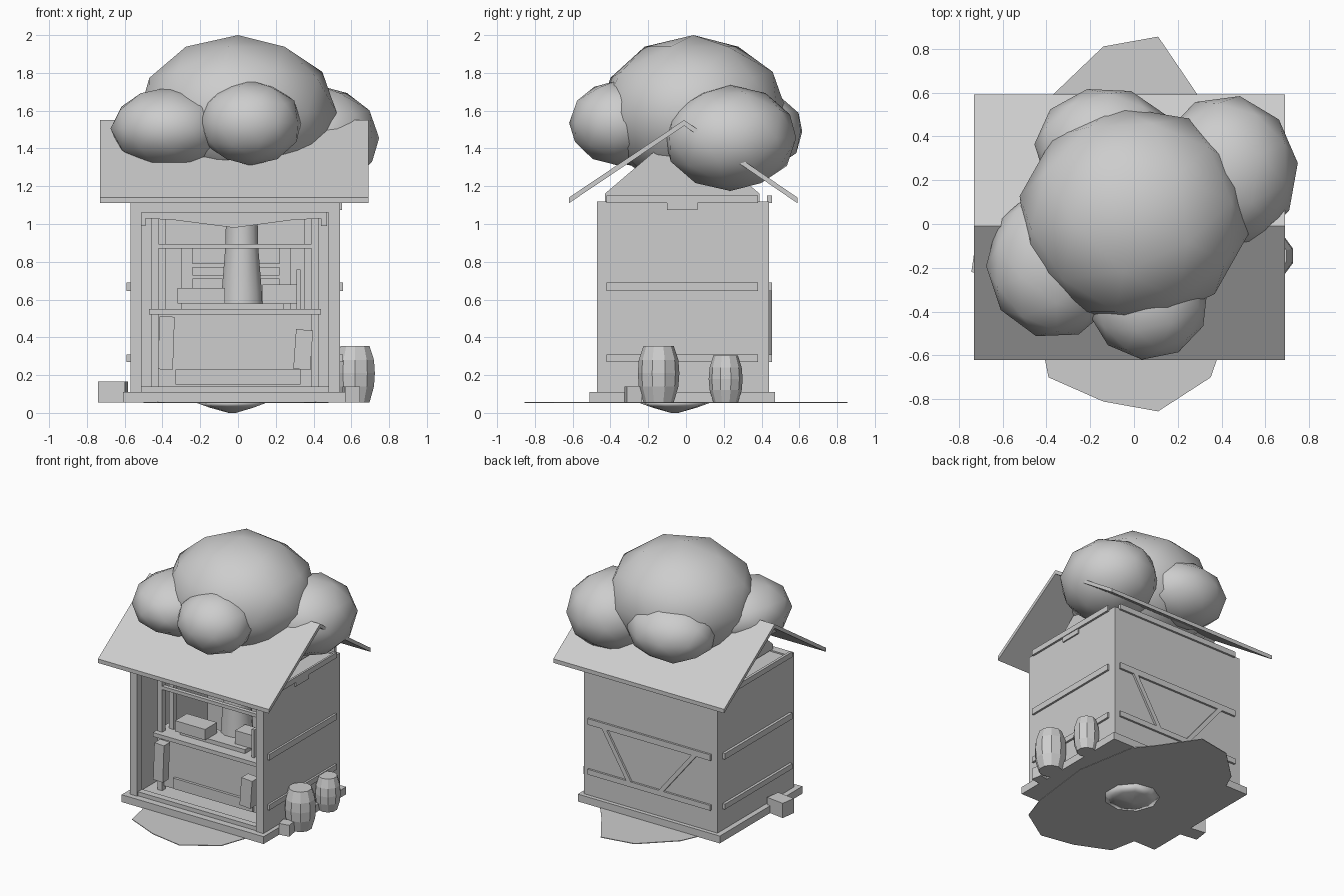
import bpy, bmesh, math
from mathutils import Vector, Matrix

if "Cube" in bpy.data.objects:
    bpy.data.objects.remove(bpy.data.objects["Cube"])

grey = bpy.data.materials.new("plain_grey")
grey.diffuse_color = (0.61, 0.61, 0.61, 1)
grey.use_nodes = True
grey.node_tree.nodes["Principled BSDF"].inputs["Base Color"].default_value = grey.diffuse_color


def finish(name, bm, smooth=False):
    bmesh.ops.recalc_face_normals(bm, faces=bm.faces)
    for f in bm.faces:
        f.smooth = smooth
    me = bpy.data.meshes.new(name)
    bm.to_mesh(me)
    bm.free()
    me.materials.append(grey)
    ob = bpy.data.objects.new(name, me)
    bpy.context.collection.objects.link(ob)
    return ob


def box(name, x, y, z, rot=0, axis='Z'):
    """Box from (min, max) ranges, turned about its centre."""
    bm = bmesh.new()
    c = Vector([(a + b) / 2 for a, b in (x, y, z)])
    s = [b - a for a, b in (x, y, z)]
    m = Matrix.Translation(c) @ Matrix.Rotation(math.radians(rot), 4, axis) @ Matrix.Diagonal((*s, 1))
    bmesh.ops.create_cube(bm, size=1, matrix=m)
    return finish(name, bm)


def prism(name, pts, direction):
    """Flat polygon pulled along a direction."""
    bm = bmesh.new()
    f = bm.faces.new([bm.verts.new(p) for p in pts])
    r = bmesh.ops.extrude_face_region(bm, geom=[f])
    vs = [e for e in r['geom'] if isinstance(e, bmesh.types.BMVert)]
    bmesh.ops.translate(bm, verts=vs, vec=direction)
    return finish(name, bm)


def blob(name, centre, radii, turn=0):
    bm = bmesh.new()
    m = Matrix.Translation(centre) @ Matrix.Diagonal((*radii, 1)) @ Matrix.Rotation(math.radians(turn), 4, 'Z')
    bmesh.ops.create_icosphere(bm, subdivisions=2, radius=1, matrix=m)
    return finish(name, bm, True)


def lathe(name, centre, profile, n, smooth=False):
    bm = bmesh.new()
    rings = []
    for r, z in profile:
        rings.append([bm.verts.new((centre[0] + r * math.cos(2 * math.pi * (i + .5) / n),
                                    centre[1] + r * math.sin(2 * math.pi * (i + .5) / n), z)) for i in range(n)])
    for a, b in zip(rings, rings[1:]):
        for i in range(n):
            bm.faces.new((a[i], a[(i + 1) % n], b[(i + 1) % n], b[i]))
    bm.faces.new(rings[0])
    bm.faces.new(rings[-1])
    return finish(name, bm, smooth)


# Ground patch and plinth
outline = [(-.42, -.55), (-.39, -.70), (-.14, -.81), (.11, -.855), (.35, -.70), (.42, -.5), (.48, 0),
           (.40, .45), (.29, .59), (.11, .855), (-.14, .81), (-.37, .59), (-.5, .3), (-.5, -.2)]
prism("ground_patch", [(x, y, .053) for x, y in outline], (0, 0, .005))
box("plinth", (-.61, .57), (-.51, .47), (.055, .11))

# Tree trunk through the hut, with its root tip under the ground
lathe("trunk", (.02, -.04), [(.15, .06), (.125, .3), (.11, .64), (.09, .88), (.085, 1.1), (.1, 1.4)], 12, True)
lathe("root_tip", (-.03, -.06), [(.19, .053), (.12, .028), (.02, 0)], 9, True)

# Walls and ceiling
box("left_wall", (-.57, -.54), (-.44, .44), (.11, 1.12))
box("right_wall", (.51, .54), (-.44, .44), (.11, 1.12))
box("back_wall", (-.57, .54), (.41, .44), (.11, 1.12))
box("ceiling", (-.56, .53), (-.44, .43), (1.08, 1.11))

# Front frame and the recessed inner frame
for name, x in (("left", (-.57, -.51)), ("right", (.48, .54))):
    box(name + "_front_post", x, (-.47, -.41), (.11, 1.12))
for name, x in (("left", (-.46, -.42)), ("right", (.39, .43))):
    shift = .04 if x[0] < 0 else -.04
    box(name + "_inner_post", x, (-.30, -.26), (.11, 1.06))
    box(name + "_rear_post", (x[0] + shift, x[1] + shift), (-.22, -.18), (.55, 1.06))
box("front_lintel", (-.57, .54), (-.47, -.41), (1.06, 1.12))
box("front_sill", (-.51, .48), (-.46, -.41), (.11, .14))
box("inner_beam", (-.42, .39), (-.30, -.27), (.87, .895))
prism("valance", [(-.51, -.38, 1.065), (-.51, -.38, .99), (-.49, -.38, .99), (-.49, -.38, 1.03), (-.33, -.38, 1.02),
                  (-.02, -.38, .98), (.28, -.38, 1.02), (.44, -.38, 1.03), (.44, -.38, .99), (.47, -.38, .99),
                  (.47, -.38, 1.065)], (0, .06, 0))

# Counter with its panels and brackets
box("counter_top", (-.47, .44), (-.34, -.08), (.52, .55))
box("counter_front", (-.42, .40), (-.28, -.25), (.14, .52))
box("counter_kick_board", (-.33, .33), (-.30, -.28), (.15, .23))
box("left_bracket", (-.42, -.34), (-.40, -.33), (.23, .51), 2, 'Y')
box("right_bracket", (.30, .39), (-.40, -.32), (.23, .44), 4, 'Y')

# Goods on the counter and shelves behind
box("tray", (-.30, .24), (-.26, -.10), (.55, .58))
box("long_crate", (-.32, -.07), (-.29, -.15), (.58, .66))
box("small_crate", (.13, .33), (-.22, -.10), (.58, .68))
box("bottle_rack", (.31, .33), (-.28, -.22), (.55, .76))
for i, z in enumerate((.72, .78)):
    box("wall_shelf_%d" % i, (-.25, .25), (.3, .41), (z - .01, z + .01))
for i, x in enumerate((-.27, .25)):
    box("shelf_side_%d" % i, (x - .03, x + .03), (.3, .41), (.55, .88))

# Horizontal battens on the walls
for i, (z0, z1) in enumerate(((.27, .31), (.645, .69), (1.11, 1.15))):
    box("left_batten_%d" % i, (-.59, -.57), (-.42, .38), (z0, z1))
    box("right_batten_%d" % i, (.54, .555), (-.42, .38), (z0, z1))
    box("back_batten_%d" % i, (-.52, .50), (.43, .455), (z0, z1))
box("side_bracket", (.54, .55), (-.1, .06), (1.075, 1.11))

# Slanted braces on the back
for i, (xt, xb) in enumerate(((.365, .16), (-.385, -.11))):
    prism("back_brace_%d" % i, [(xt - .02, .44, .65), (xt + .02, .44, .65), (xb + .02, .44, .31), (xb - .02, .44, .31)],
          (0, .015, 0))

# Gables and the two roof panels
for name, x in (("left", -.42), ("right", .36)):
    prism(name + "_gable", [(x, -.43, 1.12), (x, -.43, 1.16), (x, -.02, 1.51), (x, .39, 1.16), (x, .39, 1.12)],
          (.03, 0, 0))
prism("front_roof_panel", [(-.73, -.62, 1.14), (-.73, -.01, 1.55), (-.73, -.01, 1.52), (-.73, -.62, 1.11)], (1.42, 0, 0))
prism("back_roof_panel", [(-.73, .59, 1.14), (-.73, -.01, 1.55), (-.73, -.01, 1.52), (-.73, .59, 1.11)], (1.42, 0, 0))

# Leafy crown
blob("crown_main", (0, .04, 1.59), (.53, .50, .41), 188)
blob("crown_front", (.065, -.36, 1.535), (.275, .26, .225), 30)
blob("crown_left", (-.36, -.18, 1.505), (.315, .345, .22), 200)
blob("crown_right", (.42, .235, 1.455), (.33, .355, .28), 25)
blob("crown_back", (-.13, .35, 1.49), (.325, .275, .22), 15)

# Barrels and boxes outside
lathe("large_barrel", (.62, -.145), [(.08, .055), (.105, .14), (.11, .21), (.105, .28), (.08, .355)], 10)
lathe("small_barrel", (.60, .21), [(.065, .055), (.085, .12), (.09, .18), (.085, .24), (.065, .305)], 10)
box("right_block", (.56, .64), (-.32, -.24), (.055, .14), 10)
box("left_block", (-.735, -.59), (-.23, -.12), (.055, .165), -8)
